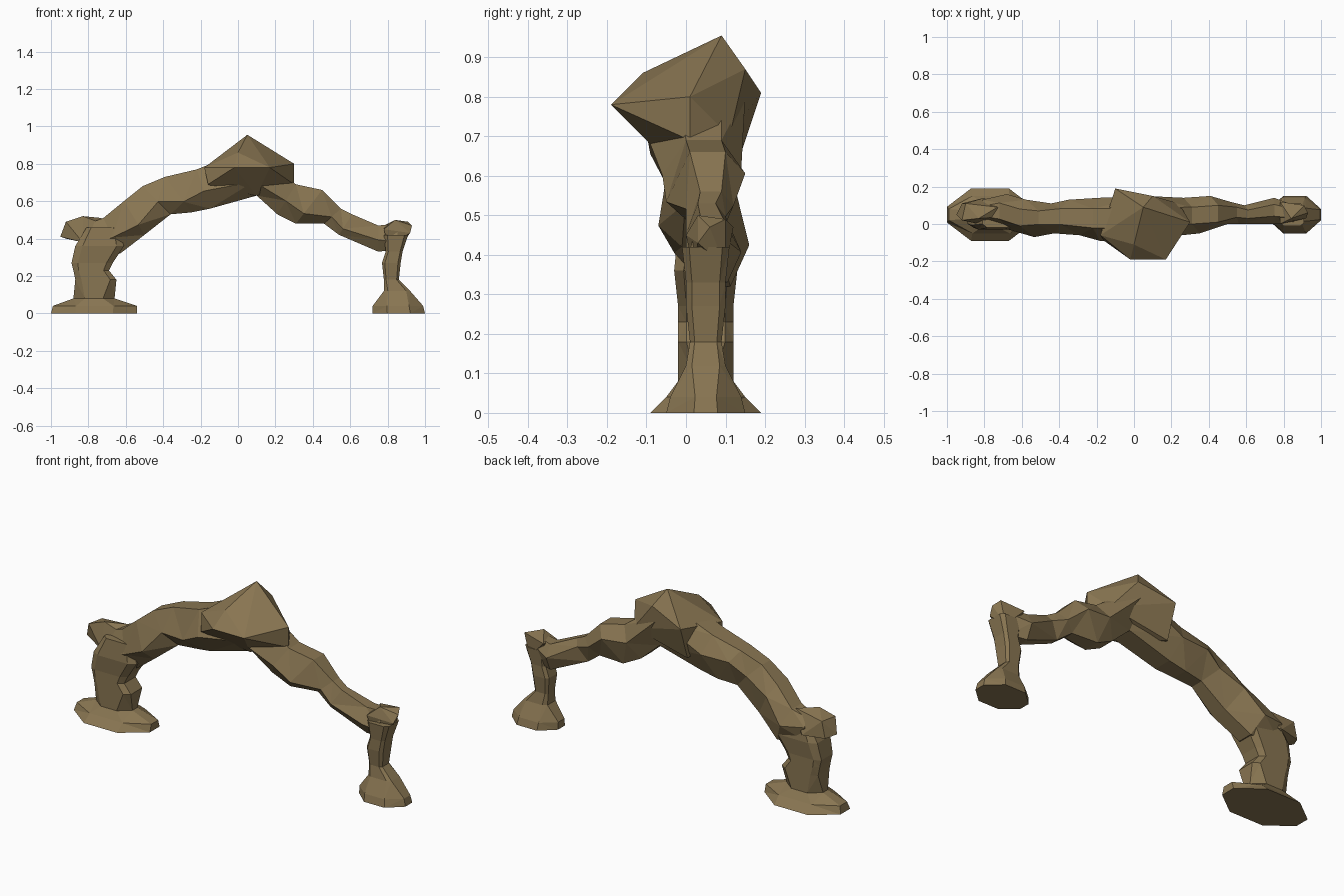
import bpy
import bmesh
from mathutils import Vector

cube = bpy.data.objects.get("Cube")
if cube:
    bpy.data.objects.remove(cube, do_unlink=True)

# One weathered brown for the whole rock
rock = bpy.data.materials.new("brown rock")
rock.use_nodes = True
colour = (.25, .18, .084, 1)
rock.diffuse_color = colour
rock.node_tree.nodes["Principled BSDF"].inputs["Base Color"].default_value = colour


def finish(name, bm):
    """Triangulate the facets and store the mesh as a flat shaded object."""
    bmesh.ops.triangulate(bm, faces=bm.faces[:])
    bmesh.ops.recalc_face_normals(bm, faces=bm.faces[:])
    mesh = bpy.data.meshes.new(name)
    bm.to_mesh(mesh)
    bm.free()
    mesh.materials.append(rock)
    obj = bpy.data.objects.new(name, mesh)
    bpy.context.collection.objects.link(obj)


def loft(name, rings):
    """Skin a list of equal rings and cap both ends."""
    bm = bmesh.new()
    loops = [[bm.verts.new(point) for point in ring] for ring in rings]
    for first, second in zip(loops, loops[1:]):
        for i in range(len(first)):
            bm.faces.new((first[i - 1], first[i], second[i], second[i - 1]))
    bm.faces.new(loops[0])
    bm.faces.new(loops[-1])
    finish(name, bm)


def boulder(name, points):
    """Faceted stone wrapped around a few corner points."""
    bm = bmesh.new()
    for point in points:
        bm.verts.new(point)
    bmesh.ops.convex_hull(bm, input=bm.verts[:])
    loose = [vert for vert in bm.verts if not vert.link_faces]
    bmesh.ops.delete(bm, geom=loose, context='VERTS')
    finish(name, bm)


def span_ring(low_x, low_z, high_x, high_z, front, back, waist):
    """Six-sided slice of the arch between a lower and an upper point."""
    low = Vector((low_x, front, low_z))
    rise = Vector((high_x - low_x, 0, high_z - low_z))
    depth = Vector((0, back - front, 0))
    outline = ((.3, 0), (.75, 0), (1, 1 - waist), (.75, 1), (.3, 1), (0, waist))
    return [low + depth * across + rise * up for across, up in outline]


def leg_ring(z, outer, inner, half_depth):
    """Eight-sided level slice of a leg: pointed foot, squarer shaft."""
    middle = .05
    is_foot = z < .1
    tip = .3 if is_foot else .7
    shoulder = .28 if is_foot else .15
    near_half = [(0, tip), (shoulder, 1), (1 - shoulder, 1), (1, tip)]
    far_half = [(across, -side) for across, side in reversed(near_half)]
    return [(outer + (inner - outer) * across, middle + half_depth * side, z)
            for across, side in near_half + far_half]


# Arch slices: lower x and z, upper x and z, front, back
span = (
    (-.83, .34, -.8, .48, 0, .13),
    (-.63, .32, -.72, .51, -.03, .16),
    (-.5, .42, -.61, .6, -.07, .13),
    (-.36, .53, -.51, .68, -.05, .11),
    (-.25, .54, -.39, .73, -.06, .13),
    (-.15, .56, -.22, .77, -.09, .14),
    (.1, .63, .05, .88, -.1, .15),
    (.21, .53, .31, .69, -.06, .14),
    (.31, .48, .45, .66, -.05, .15),
    (.46, .48, .55, .56, 0, .12),
    (.54, .42, .61, .53, 0, .1),
    (.75, .33, .75, .47, 0, .14),
    (.84, .34, .86, .48, 0, .1),
)
# The bulge of the sides rises and falls from slice to slice
loft("arch_span", [span_ring(*numbers, waist=.45 if index % 2 else .3)
                   for index, numbers in enumerate(span)])

# Leg levels: height, outer x, inner x, half depth
thick_levels = (
    (0, -1, -.54, .14),
    (.04, -.99, -.54, .1),
    (.08, -.88, -.66, .07),
    (.18, -.87, -.65, .07),
    (.23, -.88, -.69, .07),
    (.27, -.89, -.67, .07),
    (.36, -.87, -.61, .08),
    (.46, -.81, -.64, .07),
)
thin_levels = (
    (0, 1, .72, .1),
    (.04, .99, .72, .09),
    (.12, .92, .78, .05),
    (.18, .86, .78, .04),
    (.27, .87, .77, .05),
    (.33, .88, .79, .05),
    (.42, .91, .78, .06),
)
for name, levels in (("right_leg", thick_levels), ("left_leg", thin_levels)):
    loft(name, [leg_ring(*level) for level in levels])

# Crown stone overhanging towards the front, listed from top to bottom
peak = (.05, .09, .955)
ridge = ((.1, .15, .87), (.18, .02, .86), (0, -.11, .86))
brow = ((-.02, -.19, .78), (.17, -.19, .78), (.3, .01, .8),
        (-.1, .19, .81), (-.18, -.06, .78))
underside = ((.3, .01, .69), (.1, -.04, .63), (-.1, .13, .63),
             (.24, .11, .7), (-.16, -.09, .69))
boulder("crown_stone", (peak, *ridge, *brow, *underside))

# Knobs on the shoulders
right_top = ((-.92, .02, .49), (-.9, .11, .49), (-.83, .03, .52), (-.73, .09, .51))
right_base = ((-.95, .05, .41), (-.92, .11, .4), (-.83, 0, .38),
              (-.67, .04, .46), (-.8, .14, .4))
boulder("right_shoulder", right_top + right_base)

left_top = ((.93, .06, .47), (.91, .1, .49), (.84, .03, .5), (.78, .12, .47))
left_base = ((.78, 0, .45), (.92, .03, .43), (.8, .02, .36), (.88, .1, .37))
boulder("left_shoulder", left_top + left_base)
